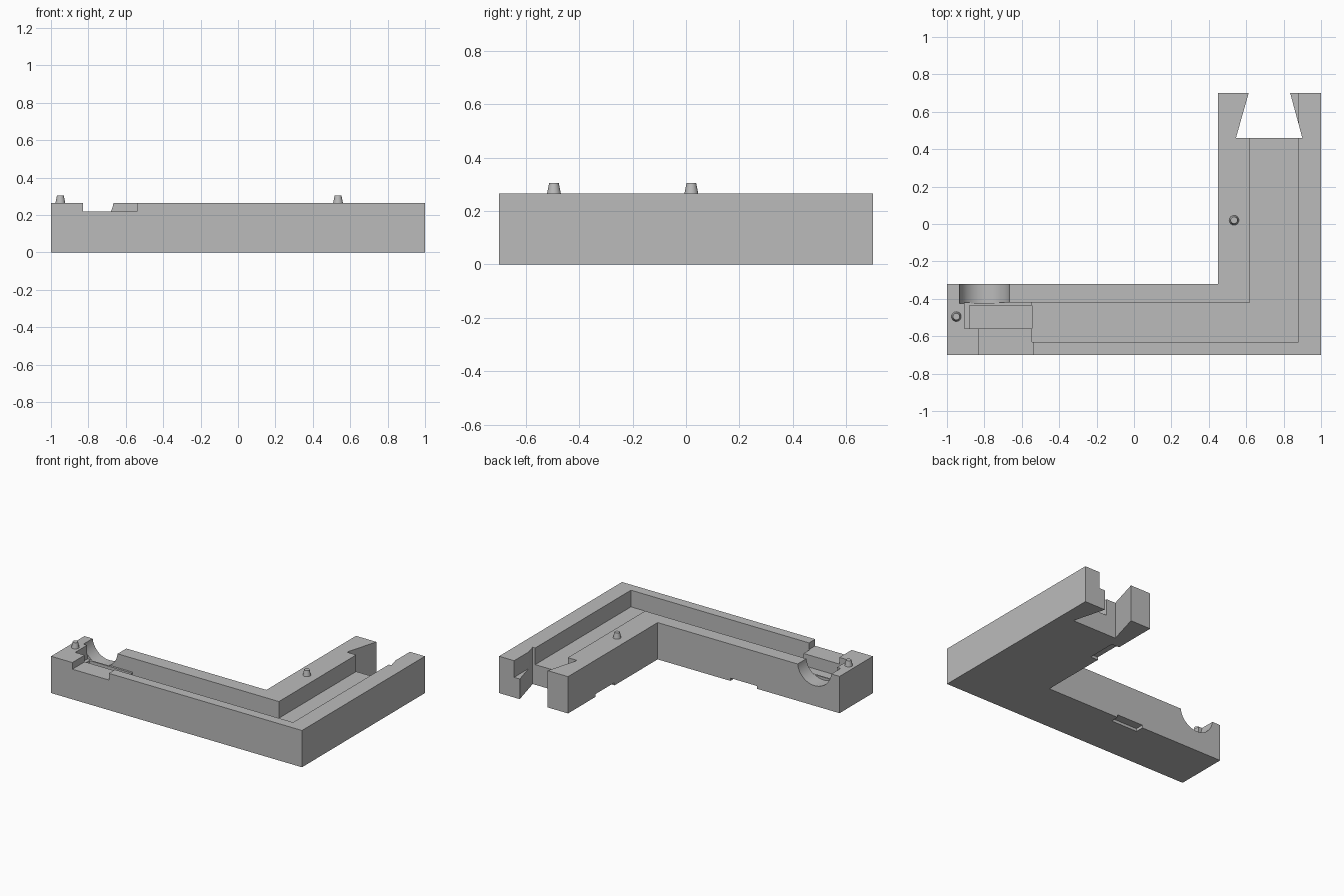
import bpy, bmesh, math

cube = bpy.data.objects.get("Cube")
if cube:
    bpy.data.objects.remove(cube, do_unlink=True)

TOP, FLOOR, LEDGE, PIT, SHELF = 0.265, 0.145, 0.165, 0.13, 0.217
OVER = 0.4  # cutters reach past the top

grey = bpy.data.materials.new("plain grey")
grey.use_nodes = True
colour = (0.5, 0.5, 0.5, 1)
grey.diffuse_color = colour
grey.node_tree.nodes["Principled BSDF"].inputs["Base Color"].default_value = colour


def prism(name, outline, z0, z1):
    """Extrude an xy outline from z0 to z1."""
    bm = bmesh.new()
    face = bm.faces.new([bm.verts.new((x, y, z0)) for x, y in outline])
    grown = bmesh.ops.extrude_face_region(bm, geom=[face])["geom"]
    verts = [g for g in grown if isinstance(g, bmesh.types.BMVert)]
    bmesh.ops.translate(bm, verts=verts, vec=(0, 0, z1 - z0))
    bmesh.ops.recalc_face_normals(bm, faces=bm.faces)
    mesh = bpy.data.meshes.new(name)
    bm.to_mesh(mesh)
    bm.free()
    mesh.materials.append(grey)
    obj = bpy.data.objects.new(name, mesh)
    bpy.context.collection.objects.link(obj)
    return obj


def box(name, x0, x1, y0, y1, z0, z1):
    return prism(name, [(x0, y0), (x1, y0), (x1, y1), (x0, y1)], z0, z1)


def activate(obj):
    bpy.ops.object.select_all(action='DESELECT')
    obj.select_set(True)
    bpy.context.view_layer.objects.active = obj


def cut(obj, cutter):
    """Subtract the cutter and discard it."""
    cutter.hide_render = True
    mod = obj.modifiers.new("cut", 'BOOLEAN')
    mod.operation = 'DIFFERENCE'
    mod.solver = 'EXACT'
    mod.object = cutter
    activate(obj)
    bpy.ops.object.modifier_apply(modifier=mod.name)
    bpy.data.objects.remove(cutter, do_unlink=True)


# L-shaped body
body = prism("corner_body", [(-1, -0.7), (1, -0.7), (1, 0.7), (0.45, 0.7),
                             (0.45, -0.32), (-1, -0.32)], 0, TOP)

# Channel running along both arms
cut(body, prism("channel", [(-0.545, -0.63), (0.88, -0.63), (0.88, 0.8), (0.62, 0.8),
                            (0.62, -0.42), (-0.545, -0.42)], FLOOR, OVER))

# Dovetail socket right through the end of the rear arm
cut(body, prism("dovetail", [(0.545, 0.46), (0.9, 0.46), (0.835, 0.7), (0.835, 0.8),
                             (0.613, 0.8), (0.613, 0.7)], -0.1, OVER))

# Stepped pocket and front shelf at the end of the long arm
cut(body, box("pocket", -0.905, -0.54, -0.56, -0.42, LEDGE, OVER))
cut(body, box("pocket_pit", -0.88, -0.545, -0.56, -0.435, PIT, OVER))
cut(body, box("front_shelf", -0.83, -0.54, -0.8, -0.55, SHELF, OVER))

# Round scoop through the inner wall
bpy.ops.mesh.primitive_cylinder_add(vertices=64, radius=0.135, depth=0.185,
                                    location=(-0.8, -0.3325, 0.28),
                                    rotation=(math.pi / 2, 0, 0))
cut(body, bpy.context.object)

# Shallow finger slots under the inner edges
cut(body, box("slot", -0.34, -0.13, -0.38, -0.25, -0.1, 0.02))
cut(body, box("slot", 0.4, 0.51, 0.17, 0.385, -0.1, 0.02))

activate(body)
bpy.ops.object.shade_smooth_by_angle(angle=math.radians(25))

# Tapered locating pegs
for name, x, y in (("end_peg", -0.95, -0.495), ("arm_peg", 0.535, 0.02)):
    bpy.ops.mesh.primitive_cone_add(vertices=32, radius1=0.027, radius2=0.018, depth=0.045,
                                    location=(x, y, TOP + 0.0175))
    peg = bpy.context.object
    peg.name = name
    peg.data.materials.append(grey)
    bpy.ops.object.shade_smooth_by_angle(angle=math.radians(30))
